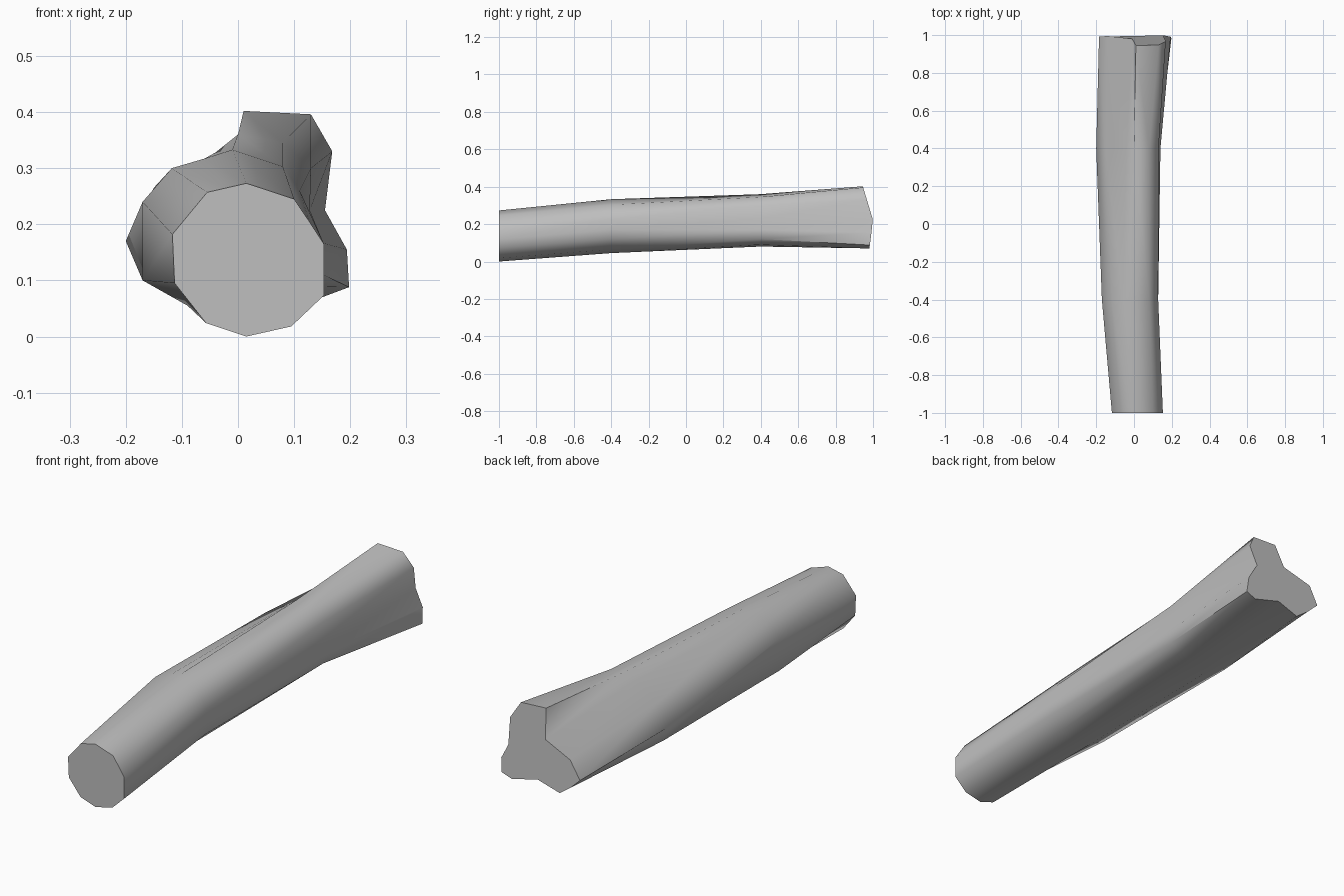
import bpy
import bmesh
import math

# Remove the default cube
default_cube = bpy.data.objects.get("Cube")
if default_cube:
    bpy.data.objects.remove(default_cube, do_unlink=True)


def make_material(name, value):
    material = bpy.data.materials.new(name)
    material.use_nodes = True
    colour = (value, value, value, 1)
    material.diffuse_color = colour
    shader = next(node for node in material.node_tree.nodes if node.type == "BSDF_PRINCIPLED")
    shader.inputs["Base Color"].default_value = colour
    return material


def lobed_end(z):
    """The flared end leans back slightly above and below its middle."""
    middle = 0.22
    return 1 - (0.3 * (z - middle) if z > middle else 0.13 * (middle - z))


# Cross-sections in hundredths of a unit (x, z), running the same way round
cut_end = [(10, 24.5), (1.5, 27.3), (-2, 26.5), (-5.5, 25.7), (-11.7, 18.2), (-11.3, 9.5),
           (-5.7, 2.4), (1.5, 0), (9.5, 1.8), (15.3, 7.3), (15.3, 12), (15.3, 16.5), (12.7, 20.5)]
lower_trunk = [(8, 30.3), (-1, 33.3), (-6, 31.7), (-11.8, 30), (-17, 24), (-17, 10),
               (-9, 5.5), (-1, 4.5), (7, 6.5), (12.8, 12), (12.8, 17), (12.8, 22.5), (11, 26)]
upper_trunk = [(8, 34.5), (0, 36), (-4, 32.8), (-15, 26.5), (-20, 17), (-17, 10),
               (-10, 8), (0, 8), (8, 9), (13, 12), (14, 17), (13, 23), (13, 30)]
flared_end = [(13, 39.6), (1, 40.2), (-1, 28.5), (-14, 23.6), (-18.5, 15.7), (-13.5, 11),
              (-8, 7), (2.4, 10.3), (15, 7), (19.8, 8.8), (19.4, 15.5), (15.5, 22.5), (16.8, 33)]

# Each section is paired with a rule that gives its position along the log
sections = [
    (cut_end, lambda z: -1),
    (lower_trunk, lambda z: -0.4),
    (upper_trunk, lambda z: 0.4),
    (flared_end, lobed_end),
]

# Loft the sections into one closed trunk
bm = bmesh.new()
rings = []
for outline, position in sections:
    rings.append([bm.verts.new((x / 100, position(z / 100), z / 100)) for x, z in outline])

for near, far in zip(rings, rings[1:]):
    count = len(near)
    for i in range(count):
        j = (i + 1) % count
        bm.faces.new((near[i], near[j], far[j], far[i]))

# Close both ends
bm.faces.new(rings[0])
bm.faces.new(rings[-1])
bmesh.ops.recalc_face_normals(bm, faces=bm.faces)

mesh = bpy.data.meshes.new("log")
bm.to_mesh(mesh)
bm.free()
mesh.materials.append(make_material("plain grey", 0.52))

log = bpy.data.objects.new("log", mesh)
bpy.context.collection.objects.link(log)

# Smooth bark with crisp end rims
bpy.ops.object.select_all(action="DESELECT")
log.select_set(True)
bpy.context.view_layer.objects.active = log
bpy.ops.object.shade_smooth_by_angle(angle=math.radians(60))
